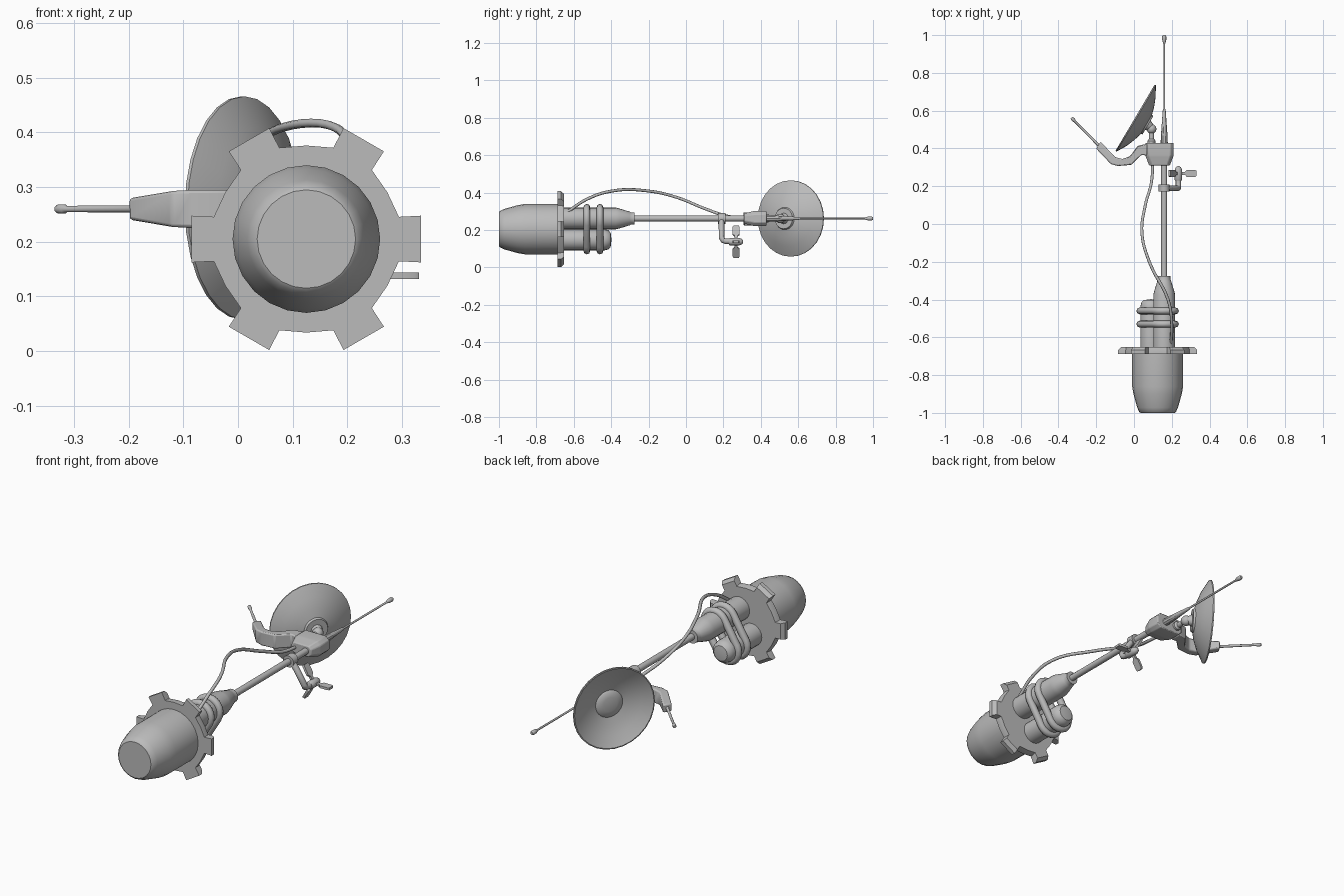
import bpy, bmesh
from math import sin, cos, pi, radians, atan2
from mathutils import Vector

if "Cube" in bpy.data.objects:
    bpy.data.objects.remove(bpy.data.objects["Cube"])

GREY = (0.5, 0.5, 0.5, 1)
metal = bpy.data.materials.new("plain_grey")
metal.use_nodes = True
metal.diffuse_color = GREY
metal.node_tree.nodes["Principled BSDF"].inputs["Base Color"].default_value = GREY

HUB = Vector((0.125, 0, 0.205))    # axis of the body and gear
MAST = Vector((0.16, 0, 0.262))    # axis of the mast
TANK = Vector((0.09, 0, 0.148))    # axis of the short cylinder
BACK = Vector((0, 1, 0))


def finish(obj, angle=35):
    if not obj.data.materials:
        obj.data.materials.append(metal)
    bpy.ops.object.select_all(action='DESELECT')
    obj.select_set(True)
    bpy.context.view_layer.objects.active = obj
    if obj.type == 'CURVE':
        bpy.ops.object.convert(target='MESH')
        obj = bpy.context.object
    bpy.ops.object.shade_smooth_by_angle(angle=radians(angle))
    return obj


def loft(name, rings, bevel=0, angle=35):
    """Skin a list of equal rings of points and cap both ends."""
    bm = bmesh.new()
    loops = [[bm.verts.new(p) for p in ring] for ring in rings]
    n = len(loops[0])
    for a, b in zip(loops, loops[1:]):
        for i in range(n):
            j = (i + 1) % n
            bm.faces.new((a[i], a[j], b[j], b[i]))
    bm.faces.new(loops[0][::-1])
    bm.faces.new(loops[-1])
    bmesh.ops.remove_doubles(bm, verts=bm.verts, dist=1e-5)
    bmesh.ops.recalc_face_normals(bm, faces=bm.faces)
    mesh = bpy.data.meshes.new(name)
    bm.to_mesh(mesh)
    bm.free()
    obj = bpy.data.objects.new(name, mesh)
    bpy.context.collection.objects.link(obj)
    if bevel:
        mod = obj.modifiers.new("Bevel", 'BEVEL')
        mod.width, mod.segments = bevel, 2
    return finish(obj, angle)


def lathe(name, profile, origin, axis=BACK, sides=20):
    """Turn (radius, distance along axis) pairs around an axis."""
    q = Vector(axis).to_track_quat('Z', 'Y')
    turn = [2 * pi * i / sides for i in range(sides)]
    return loft(name, [[Vector(origin) + q @ Vector((max(r, 1e-7) * cos(t), max(r, 1e-7) * sin(t), d))
                        for t in turn] for r, d in profile])


def tube(name, points, radius, smooth=False, cyclic=False):
    curve = bpy.data.curves.new(name, 'CURVE')
    curve.dimensions = '3D'
    curve.bevel_depth, curve.bevel_resolution = radius, 2
    curve.use_fill_caps = True
    curve.resolution_u = 6
    spline = curve.splines.new('BEZIER' if smooth else 'POLY')
    pts = spline.bezier_points if smooth else spline.points
    pts.add(len(points) - 1)
    for p, co in zip(pts, points):
        if smooth:
            p.co = co
            p.handle_left_type = p.handle_right_type = 'AUTO'
        else:
            p.co = (*co, 1)
    spline.use_cyclic_u = cyclic
    obj = bpy.data.objects.new(name, curve)
    bpy.context.collection.objects.link(obj)
    return finish(obj, 50)


# Tapered body drum
lathe("body_drum", [(0.09, -1), (0.097, -0.995), (0.108, -0.972), (0.128, -0.9),
                    (0.135, -0.86), (0.135, -0.67)], HUB, sides=24)


# Six-toothed flange
def gear_ring(y, tip, root):
    ring = []
    for k in range(6):
        for r, a in ((root, -13.5), (tip, -11.5), (tip, 11.5), (root, 13.5), (root - 0.003, 30)):
            t = radians(60 * k + a)
            ring.append(HUB + Vector((r * cos(t), y, r * sin(t))))
    return ring


loft("toothed_flange", [gear_ring(-0.688, 0.214, 0.174), gear_ring(-0.668, 0.214, 0.174),
                        gear_ring(-0.652, 0.198, 0.17)], angle=20)

# Mast socket, short domed cylinder and the two bands tying them together
lathe("mast_socket", [(0.058, -0.66), (0.058, -0.375), (0.053, -0.355), (0.036, -0.3),
                      (0.033, -0.295), (0.033, -0.275), (0.02, -0.275)], MAST)
lathe("domed_cylinder", [(0.056, -0.66), (0.056, -0.435), (0.051, -0.415), (0.038, -0.403),
                         (0, -0.398)], TANK)
across = (MAST - TANK).normalized()
start = atan2(across.z, across.x) - pi / 2
for i, y in enumerate((-0.53, -0.46)):
    path = []
    for c, base in ((MAST, start), (TANK, start + pi)):
        for k in range(11):
            t = base + pi * k / 10
            path.append(c + Vector((0.06 * cos(t), y, 0.06 * sin(t))))
    tube(f"band_{i + 1}", path, 0.018, cyclic=True)

# Mast rod and whip antenna
lathe("mast_rod", [(0.016, -0.3), (0.016, 0.33)], MAST, sides=12)
lathe("whip_antenna", [(0.019, 0.42), (0.018, 0.46), (0.008, 0.6), (0.005, 0.61), (0.005, 0.955),
                       (0.007, 0.96), (0.011, 0.975), (0.011, 0.993), (0.007, 1.0)], MAST, sides=10)


# Head block on the mast
def block_ring(y, hx, hz, c):
    corners = ((hx, hz - c), (hx - c, hz), (c - hx, hz), (-hx, hz - c),
               (-hx, c - hz), (c - hx, -hz), (hx - c, -hz), (hx, c - hz))
    return [Vector((0.135 + x, y, 0.262 + z)) for x, z in corners]


loft("head_block", [block_ring(0.31, 0.055, 0.027, 0.014), block_ring(0.355, 0.072, 0.038, 0.018),
                    block_ring(0.365, 0.075, 0.04, 0.018), block_ring(0.43, 0.075, 0.04, 0.018)],
     bevel=0.004, angle=30)

# Side arm with its rod
arm = [((0.07, 0.425), (0.07, 0.362), 0.033), ((0.02, 0.414), (0.04, 0.366), 0.034),
       ((-0.02, 0.36), (-0.014, 0.313), 0.035), ((-0.06, 0.344), (-0.085, 0.307), 0.035),
       ((-0.1, 0.354), (-0.122, 0.317), 0.033), ((-0.177, 0.436), (-0.2, 0.399), 0.02)]
loft("side_arm", [[Vector((*p, 0.26 + s * h)) for p, s in ((a, 1), (b, 1), (b, -1), (a, -1))]
                  for a, b, h in arm], bevel=0.006)
lathe("side_rod", [(0.012, -0.01), (0.007, 0.005), (0.006, 0.18), (0.009, 0.186),
                   (0.009, 0.2), (0.006, 0.206)], (-0.187, 0.416, 0.26), (-0.7, 0.71, 0), 10)

# Dish, with raised hubs on both faces, and its ball mount
lathe("dish", [(0, -0.074), (0.055, -0.074), (0.06, -0.064), (0.1, -0.053), (0.15, -0.033),
               (0.204, -0.002), (0.204, 0.004), (0.199, 0.005), (0.15, -0.024), (0.1, -0.043),
               (0.068, -0.052), (0.06, -0.045), (0.035, -0.04), (0, -0.038)],
      (0.01, 0.56, 0.262), (-0.861, 0.509, 0), 28)
lathe("dish_ball", [(0.026 * sin(pi * k / 8), -0.026 * cos(pi * k / 8)) for k in range(9)],
      (0.093, 0.503, 0.262), sides=14)
lathe("dish_stem", [(0.022, 0.42), (0.022, 0.44), (0.014, 0.45), (0.014, 0.5)],
      (0.093, 0, 0.262), sides=12)
lathe("dish_joint", [(0.03, 0), (0.018, 0.025)], (0.072, 0.523, 0.262), (0.861, -0.509, 0), 12)

# Sagging cable from the flange to the head
tube("cable", [(0.196, -0.63, 0.3), (0.2, -0.53, 0.365), (0.18, -0.4, 0.408), (0.085, -0.21, 0.41),
               (0.042, -0.05, 0.375), (0.06, 0.1, 0.315), (0.092, 0.22, 0.275),
               (0.1, 0.33, 0.262)], 0.008, smooth=True)

# Collar and bent bracket carrying a three-bladed rotor
lathe("mast_collar", [(0.029, 0.172), (0.029, 0.21)], MAST, sides=14)
tube("rotor_bracket", [(0.175, 0.19, 0.25), (0.2, 0.19, 0.215), (0.235, 0.19, 0.16),
                       (0.235, 0.198, 0.145), (0.235, 0.212, 0.14), (0.235, 0.24, 0.14)], 0.015)
ROTOR = Vector((0.235, 0, 0.138))
lathe("rotor_hub", [(0.017, 0.23), (0.02, 0.235), (0.02, 0.285), (0.014, 0.3), (0.005, 0.306)],
      ROTOR, sides=12)
for k in range(3):
    t = 2 * pi * k / 3
    out, side = Vector((cos(t), 0, sin(t))), Vector((-sin(t), 0, cos(t)))
    rings = []
    for d, w in ((0.01, 0.008), (0.035, 0.008), (0.045, 0.019), (0.088, 0.019), (0.096, 0.014)):
        c = ROTOR + out * d + BACK * 0.268
        rings.append([c + BACK * (w * u) + side * (0.006 * v)
                      for u, v in ((1, 1), (-1, 1), (-1, -1), (1, -1))])
    loft(f"rotor_blade_{k + 1}", rings)
